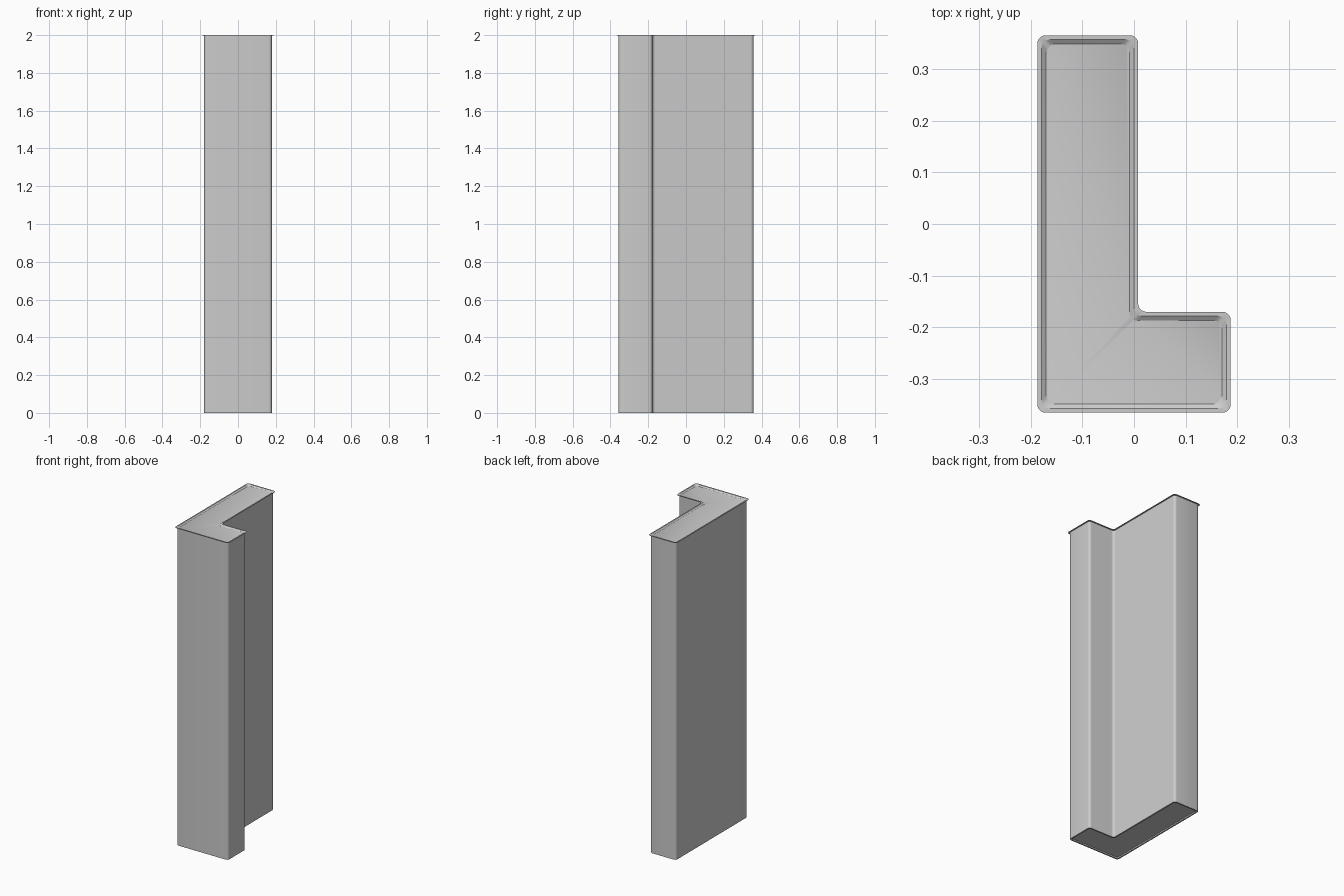
import bpy, bmesh, math
from mathutils import Vector

if "Cube" in bpy.data.objects:
    bpy.data.objects.remove(bpy.data.objects["Cube"])

# L-shaped cross-section, counter-clockwise
L = [(-.179, -.357), (.179, -.357), (.179, -.178),
     (0, -.178), (0, .357), (-.179, .357)]
RADIUS, STEPS = .016, 5


def outline(offset):
    """L outline pushed outward by offset, with rounded corners."""
    pts = []
    n = len(L)
    for i in range(n):
        p = Vector(L[i])
        a = (p - Vector(L[i - 1])).normalized()
        b = (Vector(L[(i + 1) % n]) - p).normalized()
        c = p + offset * (a - b) * (1 if a.cross(b) > 0 else -1)
        for k in range(STEPS + 1):
            t = math.pi / 2 * k / STEPS
            pts.append(c + RADIUS * (-a * (1 - math.sin(t)) + b * (1 - math.cos(t))))
    return pts


def loft(name, rings):
    bm = bmesh.new()
    loops = [[bm.verts.new((p.x, p.y, z)) for p in outline(d)] for d, z in rings]
    n = len(loops[0])
    for lo, hi in zip(loops, loops[1:]):
        for i in range(n):
            j = (i + 1) % n
            bm.faces.new((lo[i], lo[j], hi[j], hi[i]))
    bm.faces.new(loops[0][::-1])
    bm.faces.new(loops[-1])
    bmesh.ops.recalc_face_normals(bm, faces=bm.faces)
    me = bpy.data.meshes.new(name)
    bm.to_mesh(me)
    bm.free()
    ob = bpy.data.objects.new(name, me)
    bpy.context.collection.objects.link(ob)
    bpy.context.view_layer.objects.active = ob
    ob.select_set(True)
    bpy.ops.object.shade_smooth_by_angle(angle=math.radians(30))
    return ob


# Column: recessed base, tall wall, thin flange and slightly sunken top panel
loft("l_shaped_column", [
    (-.009, .008), (-.009, 0), (0, 0),
    (0, 1.997), (.008, 1.997), (.008, 2),
    (0, 2), (-.009, 1.993)])
